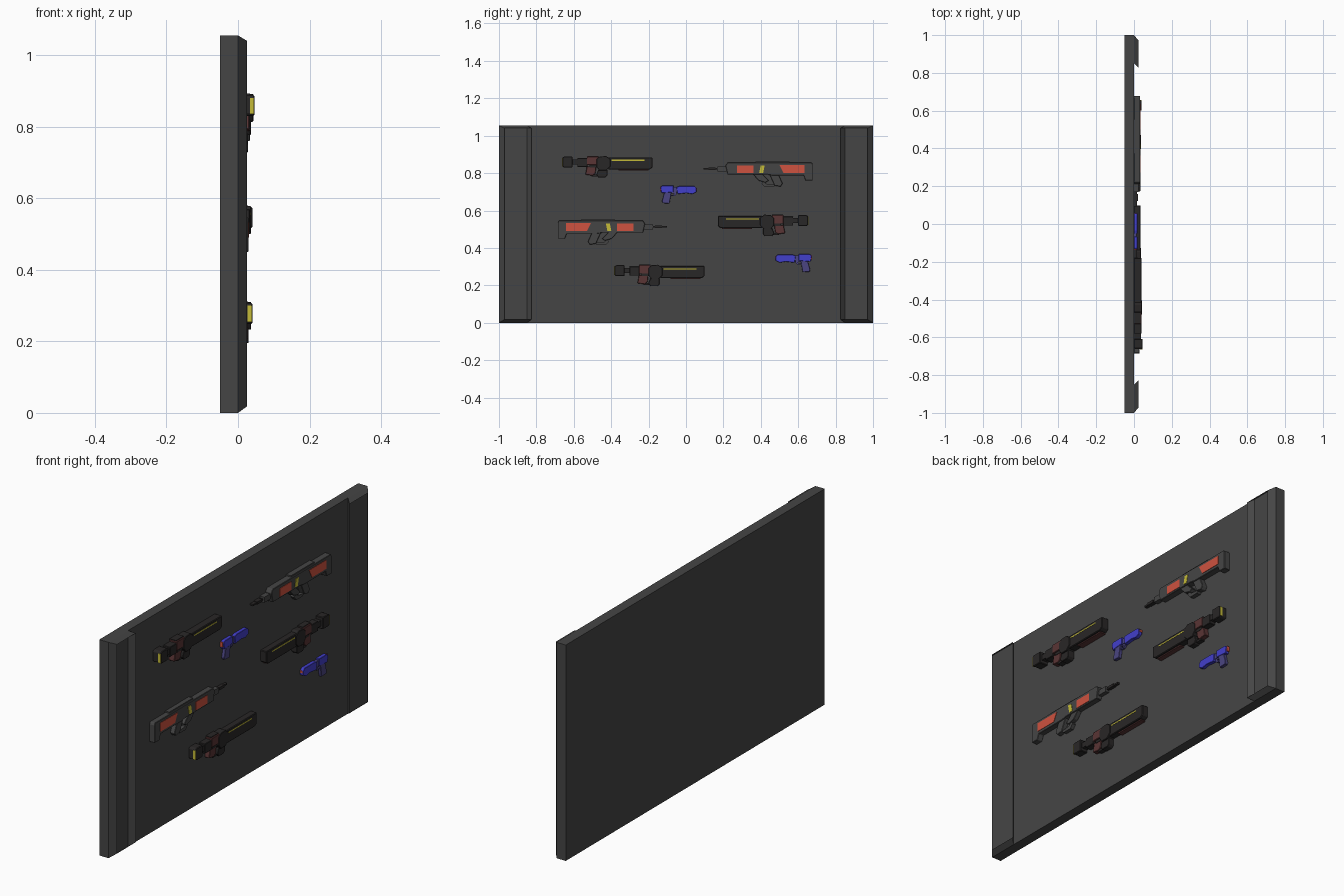
import bpy, bmesh

if "Cube" in bpy.data.objects:
    bpy.data.objects.remove(bpy.data.objects["Cube"])

# Colours
def mat(name, rgb):
    m = bpy.data.materials.new(name)
    m.diffuse_color = (*rgb, 1)
    m.use_nodes = True
    m.node_tree.nodes["Principled BSDF"].inputs["Base Color"].default_value = m.diffuse_color
    return m

GREY = mat("panel_grey", (0.06, 0.06, 0.06))
DARK = mat("dark_metal", (0.022, 0.02, 0.02))
BROWN = mat("red_brown", (0.10, 0.035, 0.035))
ORANGE = mat("orange", (0.62, 0.085, 0.05))
YELLOW = mat("yellow", (0.56, 0.50, 0.04))
BLUE = mat("blue", (0.055, 0.05, 0.60))
SLATE = mat("slate_blue", (0.07, 0.06, 0.22))
K = 186.8          # outline units per model unit


def finish(bm, name, m, recalc=True):
    if recalc:
        bmesh.ops.recalc_face_normals(bm, faces=bm.faces)
    me = bpy.data.meshes.new(name)
    bm.to_mesh(me)
    bm.free()
    ob = bpy.data.objects.new(name, me)
    me.materials.append(m)
    bpy.context.collection.objects.link(ob)
    return ob


def prism(name, pts, x0, x1, m, place, bevel=0.0):
    """Extrude an outline (along, down) out from the wall at a placement."""
    py, pz, s, dx = place
    bm = bmesh.new()
    rings = [[bm.verts.new((x + (dx if x > 0.004 else 0), (py + s * u - 686.5) / K, (323 - pz - v) / K))
              for u, v in pts] for x in (x0, x1)]
    n = len(pts)
    bm.faces.new(rings[0])
    bm.faces.new(rings[1])
    for i in range(n):
        j = (i + 1) % n
        bm.faces.new((rings[0][i], rings[0][j], rings[1][j], rings[1][i]))
    ob = finish(bm, name, m)
    if bevel:
        b = ob.modifiers.new("bevel", 'BEVEL')
        b.width = bevel
        b.segments = 1
    return ob


def rect(u0, v0, u1, v1):
    return [(u0, v0), (u1, v0), (u1, v1), (u0, v1)]


# Back board
H = 1.055
bm = bmesh.new()
bmesh.ops.create_cube(bm, size=1)
for v in bm.verts:
    v.co = (-0.025 + v.co.x * 0.05, v.co.y * 2, H / 2 + v.co.z * H)
finish(bm, "back_board", GREY)

# Side channels: sloped walls, open towards the room
for s, side in ((-1, "left"), (1, "right")):
    bm = bmesh.new()
    base = [(0.0, s * y, z) for y, z in ((1, 0), (0.85, 0), (0.85, H), (1, H))]
    rim = [(0.025, s * y, z) for y, z in ((0.97, 0.018), (0.825, 0.018), (0.825, H - 0.015), (0.97, H - 0.015))]
    a = [bm.verts.new(c) for c in base]
    b = [bm.verts.new(c) for c in rim]
    for i in range(4):
        j = (i + 1) % 4
        bm.faces.new((a[i], a[j], b[j], b[i]))
    finish(bm, side + "_channel", GREY)


# Heavy launcher
def launcher(p):
    def add(name, *args, **kw):
        prism("launcher_" + name, *args, p, **kw)
    add("end_cap", [(0, 2), (2, 1), (10, 1), (10, 12), (2, 12), (0, 11)], 0, 0.040, DARK, bevel=0.003)
    add("end_plate", rect(-0.4, 2.5, 0.2, 11), 0.027, 0.039, YELLOW)
    add("neck", rect(10, 4, 16, 9), 0, 0.030, DARK)
    add("collar", rect(15, 2.5, 25, 11.5), 0, 0.033, DARK, bevel=0.002)
    add("breech", rect(24.5, 1, 36, 9.5), 0, 0.034, BROWN, bevel=0.002)
    add("top_rail", rect(25, 0.3, 36, 2), 0, 0.028, DARK)
    add("receiver", [(34, 4), (37, 1), (44, 0.5), (48, 4), (48, 11), (44, 15), (37, 15), (34, 11)],
        0, 0.037, DARK, bevel=0.002)
    add("barrel_housing", [(44, 2), (90, 2), (90, 12), (87, 14), (46, 14)], 0, 0.034, DARK, bevel=0.003)
    add("stripe", rect(49, 4.2, 82, 5.2), 0.03, 0.035, YELLOW)
    add("lower_rib", rect(56, 12.5, 86, 15), 0, 0.024, BROWN)
    add("rear_grip", [(24.5, 11), (34, 10), (33, 18), (30, 20), (23, 19)], 0, 0.026, BROWN, bevel=0.002)
    add("trigger_bridge", rect(27, 9, 37, 12), 0, 0.028, DARK)
    add("magazine", [(36, 14), (45, 14), (45, 20), (43, 22), (36, 22), (34, 19)], 0, 0.030, DARK, bevel=0.002)
    add("guard", rect(29, 19, 36, 21), 0, 0.022, DARK)


# Long rifle
def rifle(p):
    def add(name, *args, **kw):
        prism("rifle_" + name, *args, p, **kw)
    add("muzzle", rect(5, 6, 12, 8.5), 0, 0.016, DARK)
    add("barrel", rect(0, 6.6, 22, 8), 0, 0.013, DARK)
    add("shroud", rect(14, 5, 24, 10), 0, 0.020, GREY)
    add("body", [(22, 4), (24, 1), (108, 1), (109, 3), (109, 19), (102, 19), (100, 14), (70, 14),
                 (64, 13), (24, 13)], 0, 0.029, GREY, bevel=0.002)
    add("sight_rail", rect(52, -0.2, 86, 1.5), 0, 0.022, GREY)
    add("front_panel", rect(33.5, 4, 50, 11.5), 0.02, 0.031, ORANGE)
    add("marker", [(57, 4), (61, 4), (59.5, 11.5), (55.5, 11.5)], 0.02, 0.031, YELLOW)
    add("rear_panel", [(76, 3.5), (101, 3.5), (101, 11.5), (80, 11.5)], 0.02, 0.031, ORANGE)
    add("fore_grip", [(49, 12), (58, 12), (65, 19), (62, 21), (55, 19)], 0, 0.024, GREY, bevel=0.002)
    add("guard", [(58, 22), (61, 25.5), (70, 25.5), (72, 23), (68, 23), (62, 22), (60, 18)], 0, 0.018, GREY)
    add("grip", [(66, 13), (75, 13), (79, 22), (77, 25), (71, 24)], 0, 0.024, GREY, bevel=0.002)


# Pistol
def pistol(p):
    def add(name, *args, **kw):
        prism("pistol_" + name, *args, p, **kw)
    add("rear_slide", [(0, 2), (2, 0.5), (13, 0.5), (13, 7), (1, 8)], 0, 0.018, BLUE, bevel=0.0015)
    add("rear_tab", rect(-0.3, 1.5, 1.5, 6), 0, 0.014, ORANGE)
    add("core", rect(12, 2, 18, 7), 0, 0.013, SLATE)
    add("front_slide", [(16, 2), (19, 1), (34, 1), (36, 3), (36, 7), (32, 9), (26, 8), (17, 9)],
        0, 0.018, BLUE, bevel=0.0015)
    add("front_tab", rect(34, 3, 36.4, 5), 0, 0.014, ORANGE)
    add("grip", [(4, 7), (11, 7), (9, 18.5), (2, 18), (1.5, 16)], 0, 0.016, SLATE, bevel=0.0015)
    add("guard", [(10, 7), (16, 7), (16, 9), (14, 11), (9.5, 11), (9.5, 9.8), (13, 9.8), (14, 8.2), (10, 8.2)],
        0, 0.010, SLATE)


# Arrange on the wall: (end, top, direction, extra depth)
for place in ((563, 156, 1, 0.006), (615, 264.5, 1, 0), (808.5, 214.5, -1, 0)):
    launcher(place)
for place in ((704, 162, 1, 0.004), (667.5, 220, -1, 0)):
    rifle(place)
for place in ((661, 185.5, 1, 0), (812, 254, -1, 0)):
    pistol(place)
